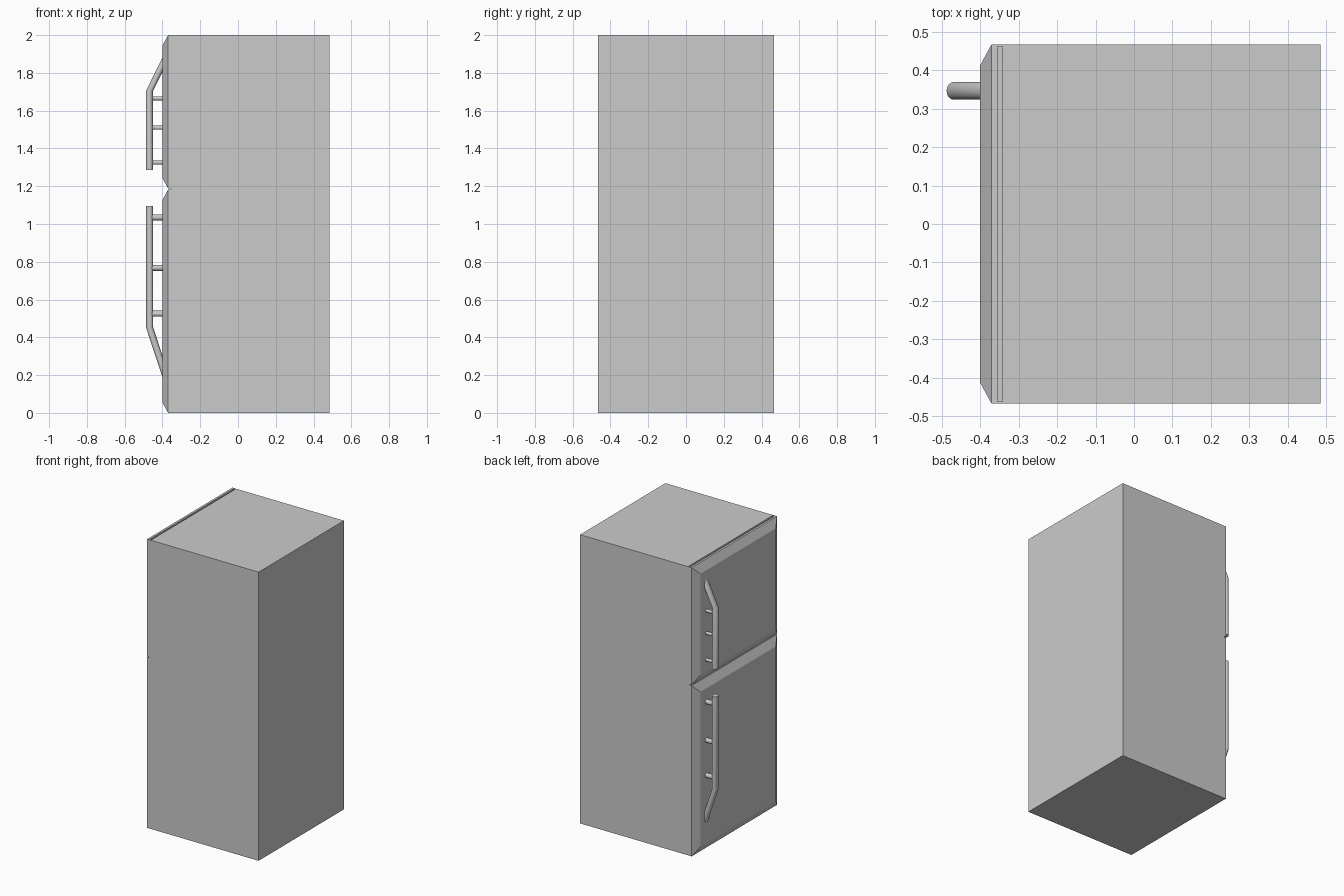
import bpy, bmesh, math

if "Cube" in bpy.data.objects:
    bpy.data.objects.remove(bpy.data.objects["Cube"])


def make_object(name, bm):
    bmesh.ops.recalc_face_normals(bm, faces=bm.faces[:])
    mesh = bpy.data.meshes.new(name)
    bm.to_mesh(mesh)
    bm.free()
    obj = bpy.data.objects.new(name, mesh)
    bpy.context.collection.objects.link(obj)
    return obj


def loft(name, rings):
    """Bridge a series of equal-length vertex rings and cap both ends."""
    bm = bmesh.new()
    loops = [[bm.verts.new(p) for p in ring] for ring in rings]
    for a, b in zip(loops, loops[1:]):
        for i in range(len(a)):
            j = (i + 1) % len(a)
            bm.faces.new((a[i], a[j], b[j], b[i]))
    bm.faces.new(loops[0])
    bm.faces.new(loops[-1])
    return make_object(name, bm)


def rect(x, y, z0, z1):
    return [(x, -y, z0), (x, y, z0), (x, y, z1), (x, -y, z1)]


def box(name, x0, x1, y, z0, z1):
    return loft(name, [rect(x0, y, z0, z1), rect(x1, y, z0, z1)])


def smooth(obj):
    bpy.ops.object.select_all(action='DESELECT')
    obj.select_set(True)
    bpy.context.view_layer.objects.active = obj
    bpy.ops.object.shade_smooth_by_angle(angle=math.radians(35))


HALF_Y = 0.467
DOOR_BACK, DOOR_EDGE, DOOR_FRONT = -0.355, -0.37, -0.40
HANDLE_X, HANDLE_Y = -0.468, 0.346


def door(name, z0, z1):
    # slab with a wide chamfer around its front panel
    b = 0.055
    loft(name, [rect(DOOR_BACK, HALF_Y, z0, z1),
                rect(DOOR_EDGE, HALF_Y, z0, z1),
                rect(DOOR_FRONT, HALF_Y - b, z0 + b, z1 - b)])


def handle(name, path, posts, post_radius):
    # round bar, bent into the door at one end
    n = 20
    angles = [2 * math.pi * i / n for i in range(n)]
    bar = loft(name + "_bar", [[(x + 0.019 * math.cos(a), HANDLE_Y + 0.023 * math.sin(a), z)
                                for a in angles] for x, z in path])
    smooth(bar)
    # short posts holding the bar off the door
    for k, z in enumerate(posts):
        post = loft(f"{name}_post_{k + 1}",
                    [[(x, HANDLE_Y + post_radius * math.cos(a), z + post_radius * math.sin(a))
                      for a in angles] for x in (HANDLE_X, -0.39)])
        smooth(post)


# cabinet, with a shallow channel along the top behind the door
cabinet = box("cabinet", DOOR_BACK, 0.485, HALF_Y, 0, 2.0)
cutter = box("channel_cutter", -0.36, -0.342, HALF_Y - 0.006, 1.985, 2.1)
cutter.hide_render = True
cutter.hide_viewport = True
cut = cabinet.modifiers.new("channel", 'BOOLEAN')
cut.operation = 'DIFFERENCE'
cut.solver = 'EXACT'
cut.object = cutter

# doors
door("freezer_door", 1.188, 2.0)
door("fridge_door", 0.0, 1.182)

# handles
handle("freezer_handle", [(HANDLE_X, 1.285), (HANDLE_X, 1.705), (-0.38, 1.883)],
       (1.665, 1.51, 1.325), 0.011)
handle("fridge_handle", [(HANDLE_X, 1.095), (HANDLE_X, 0.452), (-0.38, 0.187)],
       (1.035, 0.768, 0.525), 0.016)
